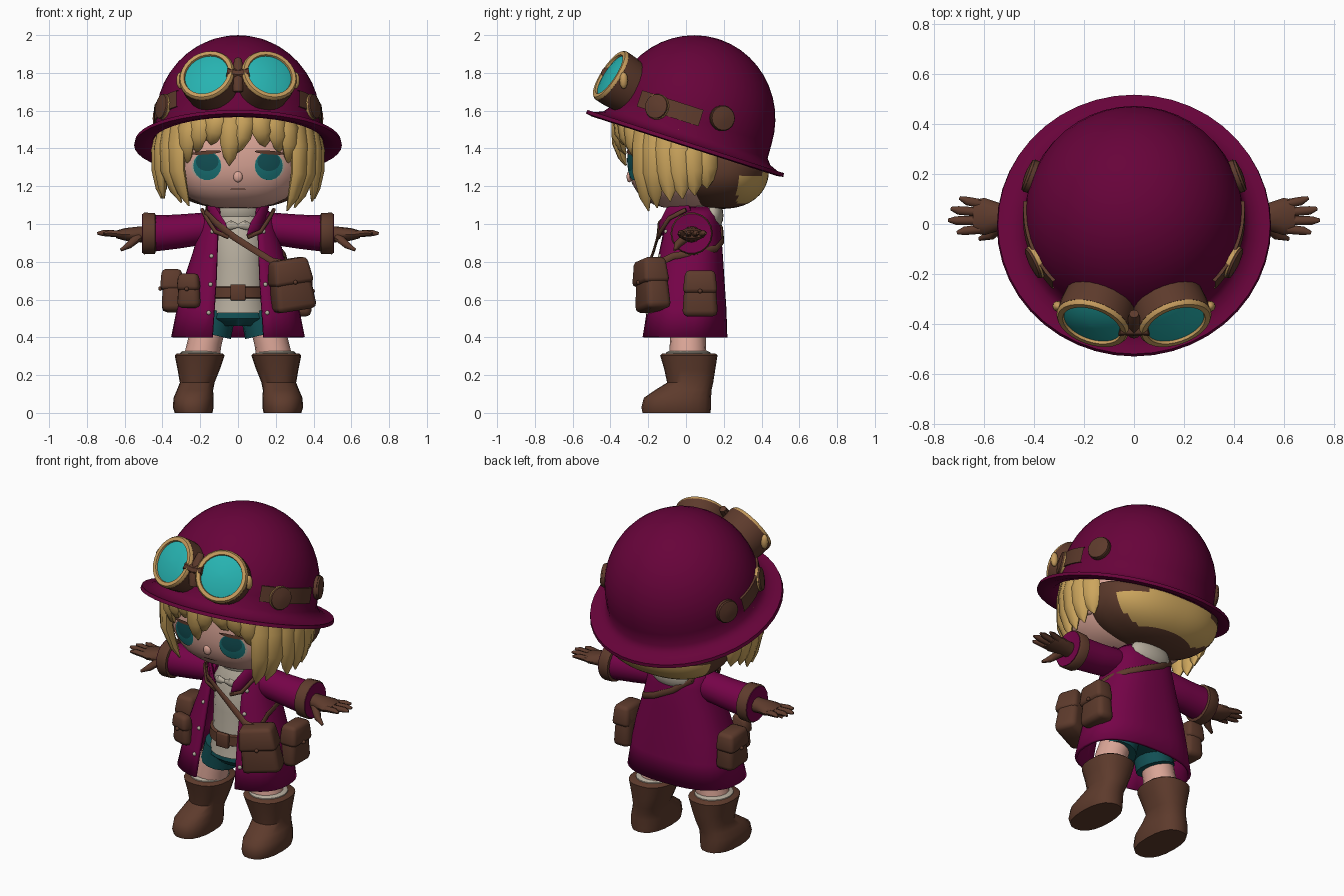
import bpy, bmesh, math, random
from mathutils import Vector, Matrix, Euler

random.seed(4)
if "Cube" in bpy.data.objects:
    bpy.data.objects.remove(bpy.data.objects["Cube"])

COLOURS = {
    "coat_maroon": (0.18, 0.001, 0.065), "helmet_maroon": (0.135, 0.001, 0.042),
    "leather": (0.11, 0.043, 0.025), "brass": (0.56, 0.33, 0.11),
    "lens_blue": (0.02, 0.45, 0.44), "hair_blonde": (0.61, 0.38, 0.11),
    "skin": (0.71, 0.38, 0.31), "linen": (0.47, 0.42, 0.34),
    "shorts_teal": (0.006, 0.08, 0.09), "eye_teal": (0.01, 0.17, 0.18)}
MATS = {}
for key, rgb in COLOURS.items():
    m = bpy.data.materials.new(key)
    m.use_nodes = True
    m.diffuse_color = (*rgb, 1)
    m.node_tree.nodes["Principled BSDF"].inputs["Base Color"].default_value = (*rgb, 1)
    MATS[key] = m


def finish(name, bm, mat, sharp=45):
    """Turn a bmesh into an object with smooth faces and sharp creases."""
    bmesh.ops.recalc_face_normals(bm, faces=bm.faces)
    for f in bm.faces:
        f.smooth = True
    for e in bm.edges:
        e.smooth = e.calc_face_angle(0) < math.radians(sharp)
    me = bpy.data.meshes.new(name)
    bm.to_mesh(me)
    bm.free()
    me.materials.append(MATS[mat])
    ob = bpy.data.objects.new(name, me)
    bpy.context.collection.objects.link(ob)
    return ob


def loft(name, rings, mat, closed=True):
    bm = bmesh.new()
    rows = [[bm.verts.new(p) for p in r] for r in rings]
    n = len(rows[0])
    for a, b in zip(rows, rows[1:]):
        for i in range(n if closed else n - 1):
            j = (i + 1) % n
            bm.faces.new((a[i], a[j], b[j], b[i]))
    if closed:
        bm.faces.new(rows[0])
        bm.faces.new(rows[-1])
    return finish(name, bm, mat)


def oval(cx, cy, z, rx, ry, n=20, p=1.0):
    pts = []
    for i in range(n):
        a = math.tau * i / n
        c, s = math.cos(a), math.sin(a)
        pts.append((cx + rx * math.copysign(abs(c) ** p, c), cy + ry * math.copysign(abs(s) ** p, s), z))
    return pts


def tube(name, pts, radii, mat, ref=None, n=8):
    """Tapered tube; radii are (across, along ref). Without ref it lies flat against the body."""
    pts = [Vector(p) for p in pts]
    rings = []
    for i, p in enumerate(pts):
        t = (pts[min(i + 1, len(pts) - 1)] - pts[max(i - 1, 0)]).normalized()
        out = Vector(ref) if ref else Vector((p.x, p.y, 0))
        side = t.cross(out).normalized()
        out = side.cross(t)
        w, d = radii[i]
        rings.append([p + side * w * math.cos(a) + out * d * math.sin(a)
                      for a in (math.tau * k / n for k in range(n))])
    return loft(name, rings, mat)


def lathe(name, profile, mat, loc, axis, n=32):
    q = Vector(axis).to_track_quat('Z', 'Y')
    rings = [[Vector(loc) + q @ Vector((r * math.cos(a), r * math.sin(a), z))
              for a in (math.tau * k / n for k in range(n))] for r, z in profile]
    return loft(name, rings, mat)


def ball(name, loc, size, mat, p=2.0, seg=28):
    bm = bmesh.new()
    bmesh.ops.create_uvsphere(bm, u_segments=seg, v_segments=seg // 2, radius=1)
    for v in bm.verts:
        v.co *= sum(abs(c) ** p for c in v.co) ** (-1 / p)
        v.co = Vector(loc) + v.co * Vector(size)
    return finish(name, bm, mat)


def box(name, frame, loc, size, mat, taper=1.0, bevel=0.02):
    bm = bmesh.new()
    bmesh.ops.create_cube(bm, size=1)
    for v in bm.verts:
        if v.co.z > 0:
            v.co.x *= taper
            v.co.y *= taper
        v.co *= Vector(size)
    bmesh.ops.bevel(bm, geom=bm.edges[:], offset=bevel, segments=2, affect='EDGES', profile=0.5)
    bm.transform(frame @ Matrix.Translation(loc))
    return finish(name, bm, mat, sharp=60)


# Helmet: one lathed shell tilted back, with a closed underside
TILT = Vector((0, 0.306, 0.952))
BASE = Vector((0, -0.005, 1.425))
DOME, DOME_R = BASE + TILT * 0.13, 0.437
dome = [(DOME_R * math.cos(a), 0.13 + 0.452 * math.sin(a)) for a in (math.radians(d) for d in range(89, -1, -8))]
lathe("helmet", dome + [(0.44, 0.06), (0.465, 0.03), (0.51, 0.012), (0.546, 0.012), (0.55, -0.008),
                        (0.515, -0.014), (0.46, 0.0), (0.425, 0.04), (0.01, 0.06)], "helmet_maroon", BASE, TILT, 44)


def on_dome(side, y, z):
    x = math.sqrt(DOME_R ** 2 - (y - DOME.y) ** 2 - (z - DOME.z) ** 2)
    return Vector((side * x, y, z))


# Face shape shared by the head and the painted features
HEAD, HSIZE, HP = Vector((0, -0.02, 1.36)), Vector((0.36, 0.29, 0.28)), 2.5
ball("head", HEAD, HSIZE, "skin", HP, 36)


def face_plate(name, cx, cz, rx, rz, mat, lift, tilt=0.0, n=18):
    def put(u, w):
        x = cx + u * math.cos(tilt) - w * math.sin(tilt)
        z = cz + u * math.sin(tilt) + w * math.cos(tilt)
        k = 1 - abs(x / HSIZE.x) ** HP - abs((z - HEAD.z) / HSIZE.z) ** HP
        return (x, HEAD.y - HSIZE.y * max(k, 0) ** (1 / HP) - lift, z)
    rings = [[put(rx * f * math.cos(math.tau * i / n), rz * f * math.sin(math.tau * i / n)) for i in range(n)]
             for f in (1, 0.7, 0.4, 0.1)]
    return loft(name, rings, mat)


for s, side in ((1, "left"), (-1, "right")):
    face_plate(side + "_eye_white", s * 0.167, 1.305, 0.08, 0.074, "linen", 0.003)
    face_plate(side + "_iris", s * 0.163, 1.308, 0.074, 0.076, "eye_teal", 0.005)
    face_plate(side + "_pupil", s * 0.163, 1.33, 0.06, 0.05, "shorts_teal", 0.007)
    face_plate(side + "_lash", s * 0.168, 1.378, 0.08, 0.01, "leather", 0.008, -s * 0.08)
    face_plate(side + "_brow", s * 0.16, 1.445, 0.05, 0.004, "leather", 0.006, -s * 0.25)
    ball(side + "_ear", (s * 0.35, 0.03, 1.29), (0.03, 0.045, 0.06), "skin", seg=14)

    # Goggle cup, brass rim and lens, turned slightly outward
    axis = Vector((s * 0.28, -0.80, 0.53)).normalized()
    c = Vector((s * 0.165, -0.395, 1.785))
    lathe(side + "_goggle_cup", [(0.10, -0.17), (0.14, -0.15), (0.151, -0.06), (0.152, -0.002), (0.13, 0.0)],
          "leather", c, axis, 28)
    lathe(side + "_goggle_rim", [(0.12, -0.004), (0.151, -0.004), (0.151, 0.004), (0.143, 0.016), (0.122, 0.016),
                                 (0.118, 0.0)], "brass", c, axis, 28)
    lathe(side + "_goggle_lens", [(0.121, 0.004), (0.08, 0.016), (0.01, 0.022)], "lens_blue", c, axis, 28)
    ball(side + "_goggle_hinge", (s * 0.305, -0.33, 1.76), (0.022, 0.022, 0.045), "brass", seg=12)

    # Strap hugging the helmet and its round studs
    band = []
    for r, h in ((0.43, 0.11), (0.446, 0.11), (0.444, 0.2), (0.42, 0.2)):
        band.append([BASE + Matrix.Rotation(math.radians(s * d), 3, TILT) @
                     (Vector((0, -0.952, 0.306)) * r + TILT * h) for d in range(47, 96, 6)])
    loft(side + "_goggle_strap", band, "leather", closed=False)
    for tag, y, z, edge in (("front", -0.15, 1.62, "brass"), ("back", 0.19, 1.56, "leather")):
        p = on_dome(s, y, z)
        d = (p - DOME).normalized()
        lathe(f"{side}_{tag}_stud_edge", [(0.066, -0.025), (0.069, 0.012), (0.06, 0.016)], edge, p, d, 18)
        lathe(f"{side}_{tag}_stud", [(0.067, 0.012), (0.064, 0.022), (0.02, 0.03)], "leather", p, d, 18)
tube("goggle_bridge", [(0, -0.44, 1.70), (0, -0.42, 1.79), (0, -0.36, 1.87)], [(0.025, 0.02), (0.035, 0.03), (0.02, 0.02)], "leather")
tube("goggle_link", [(-0.06, -0.42, 1.80), (0, -0.42, 1.79), (0.06, -0.42, 1.80)], [(0.03, 0.03)] * 3, "leather", (0, 0, 1))
face_plate("mouth", 0, 1.185, 0.045, 0.003, "leather", 0.004)
ball("nose", (0, -0.30, 1.25), (0.025, 0.015, 0.03), "skin", seg=12)


# Hair: pointed locks hanging from under the brim, and a rounded back
def lock(name, deg, tip, width, sway=0.0, tuck=0.92):
    pts = []
    for f, k in ((0, 0.95), (0.3, 1.0), (0.6, 1.0), (0.85, 0.5 + tuck / 2), (1, tuck)):
        a = math.radians(deg + sway * f * f)
        y = -0.36 * math.cos(a) * k
        top = 1.49 - y * 0.32
        pts.append((0.425 * math.sin(a) * k, y, top + (tip - top) * f))
    radii = [(width * k, 0.033 * k + 0.004) for k in (0.9, 1.0, 0.9, 0.55, 0.04)]
    tube(name, pts, radii, "hair_blonde")


for i, (deg, tip, sway, width) in enumerate((
        (-39, 1.32, -5, 0.065), (-28, 1.38, -7, 0.065), (-16, 1.42, -6, 0.065), (-5, 1.31, -2, 0.06),
        (5, 1.37, -8, 0.06), (16, 1.41, 6, 0.065), (28, 1.38, 7, 0.065), (39, 1.32, 5, 0.065))):
    lock(f"fringe_lock_{i + 1}", deg, tip, width, sway, 0.89)
for s, side in ((1, "left"), (-1, "right")):
    for i in range(6):
        lock(f"{side}_side_lock_{i + 1}", s * (51 + 11 * i), 1.06 + 0.022 * i + random.uniform(0, 0.04), 0.07,
             -s * 3 if i < 2 else s * 3, 0.82 if i < 2 else 0.95)
back = ball("back_hair", (0, 0.18, 1.30), (0.39, 0.26, 0.22), "hair_blonde", 2.3, 64)
back.data.materials.append(MATS["leather"])
for v in back.data.vertices:
    # Tuck the top of the hair under the brim
    over = (v.co - BASE).dot(TILT) + 0.005
    if over > 0:
        v.co -= TILT * over
for f in back.data.polygons:
    x, y, z = f.center
    if y < 0.27 or z > 1.30 - 0.15 * abs(x) or z < 1.11:
        f.material_index = 1

# Coat: open-fronted shell; rows are height, half width, front y, back y, half opening
COAT = [(0.40, 0.345, -0.23, 0.21, 0.135), (0.55, 0.315, -0.205, 0.205, 0.125), (0.70, 0.28, -0.175, 0.195, 0.115),
        (0.85, 0.23, -0.145, 0.185, 0.11), (0.98, 0.195, -0.12, 0.175, 0.105), (1.04, 0.185, -0.09, 0.165, 0.10),
        (1.085, 0.13, -0.05, 0.14, 0.09)]
rings = []
for z, rx, yf, yb, gap in COAT:
    start = math.asin((gap / rx) ** 1.25)
    ring = []
    for i in range(33):
        a = start + (math.tau - 2 * start) * i / 32
        sn, cs = math.sin(a), math.cos(a)
        ring.append((rx * math.copysign(abs(sn) ** 0.8, sn),
                     (yf + yb) / 2 - (yb - yf) / 2 * math.copysign(abs(cs) ** 0.8, cs), z))
    rings.append(ring)
coat = loft("coat", rings, "coat_maroon", closed=False)
mod = coat.modifiers.new("thickness", 'SOLIDIFY')
mod.thickness, mod.offset = 0.018, 0

# Shirt, belt, shorts and neck
loft("shirt", [oval(0, 0.02, z, rx, ry) for z, rx, ry in
               ((0.53, 0.17, 0.165), (0.62, 0.155, 0.15), (0.80, 0.15, 0.145), (0.98, 0.15, 0.125), (1.07, 0.10, 0.08))], "linen")
loft("belt", [oval(0, 0.02, z, r, r - 0.005) for z, r in ((0.605, 0.165), (0.61, 0.173), (0.665, 0.17), (0.67, 0.16))], "leather")
box("buckle", Matrix.Translation((0, -0.15, 0.638)), (0, 0, 0), (0.08, 0.025, 0.085), "leather", bevel=0.006)
loft("hips", [oval(0, 0.02, z, rx, ry) for z, rx, ry in ((0.46, 0.13, 0.11), (0.50, 0.19, 0.15), (0.58, 0.16, 0.145))], "shorts_teal")
tube("neck", [(0, 0.03, 1.02), (0, 0.02, 1.14)], [(0.08, 0.08)] * 2, "skin", (0, 1, 0), 14)
loft("scarf", [oval(0, 0.05, z, rx, ry) for z, rx, ry in
               ((1.03, 0.13, 0.12), (1.07, 0.14, 0.14), (1.10, 0.125, 0.135), (1.105, 0.09, 0.09))], "linen")
ball("hood", (0, 0.14, 1.045), (0.135, 0.058, 0.085), "linen", seg=20)
for s in (1, -1):
    tube("cravat_bow", [(0, -0.125, 0.99), (s * 0.035, -0.13, 0.995), (s * 0.06, -0.12, 0.985)],
         [(0.01, 0.01), (0.025, 0.014), (0.02, 0.01)], "linen", (0, -1, 0))

for s, side in ((1, "left"), (-1, "right")):
    # Lapels with leather edging, and coat buttons
    tube(side + "_lapel", [(s * 0.15, 0.02, 1.09), (s * 0.13, -0.08, 1.05), (s * 0.09, -0.125, 0.98), (s * 0.05, -0.135, 0.94)],
         [(0.035, 0.014), (0.045, 0.014), (0.04, 0.012), (0.006, 0.006)], "coat_maroon")
    tube(side + "_lapel_edge", [(s * 0.19, 0.0, 1.075), (s * 0.165, -0.09, 1.03), (s * 0.12, -0.135, 0.96), (s * 0.05, -0.145, 0.93)],
         [(0.012, 0.01)] * 4, "leather")
    for z, rx, yf, yb, gap in COAT[1:5]:
        k = ((gap + 0.03) / rx) ** 1.25
        y = (yf + yb) / 2 - (yb - yf) / 2 * (1 - k * k) ** 0.4
        ball(side + "_button", (s * (gap + 0.03), y - 0.012, z - 0.02), (0.012, 0.012, 0.012), "linen", seg=10)

    # Sleeve, cuff with its lining, and gloved hand
    up = (0, 0, 1)
    tube(side + "_sleeve", [(s * x, 0.03, z) for x, z in ((0.11, 1.0), (0.19, 0.975), (0.32, 0.96), (0.45, 0.95))],
         [(0.075, 0.07), (0.09, 0.085), (0.092, 0.09), (0.098, 0.096)], "coat_maroon", up, 16)
    lathe(side + "_cuff", [(0.095, 0), (0.11, 0.005), (0.112, 0.062), (0.105, 0.07), (0.07, 0.06)], "leather",
          (s * 0.435, 0.03, 0.95), (s, 0, 0), 18)
    lathe(side + "_cuff_lining", [(0.104, 0.06), (0.104, 0.073), (0.04, 0.068)], "coat_maroon",
          (s * 0.435, 0.03, 0.95), (s, 0, 0), 18)
    tube(side + "_palm", [(s * x, 0.03, z) for x, z in ((0.48, 0.945), (0.54, 0.945), (0.60, 0.945), (0.645, 0.945))],
         [(0.045, 0.045), (0.055, 0.04), (0.075, 0.033), (0.065, 0.02)], "leather", up, 12)
    for i, (y0, x1, y1) in enumerate(((-0.02, 0.71, -0.035), (0.013, 0.745, 0.015), (0.047, 0.735, 0.062), (0.08, 0.70, 0.105))):
        tube(f"{side}_finger_{i + 1}", [(s * 0.61, y0, 0.945), (s * (x1 - 0.03), (y0 + y1) / 2, 0.952), (s * x1, y1, 0.95)],
             [(0.019, 0.018), (0.017, 0.016), (0.007, 0.007)], "leather", up)
    tube(side + "_thumb", [(s * 0.53, 0.0, 0.93), (s * 0.575, -0.045, 0.89), (s * 0.62, -0.06, 0.862)],
         [(0.028, 0.025), (0.02, 0.02), (0.008, 0.008)], "leather", up)

    # Leg, sock and boot
    tube(side + "_short_leg", [(s * 0.11, 0.02, 0.54), (s * 0.14, 0.02, 0.415)], [(0.10, 0.12), (0.105, 0.115)],
         "shorts_teal", (0, 1, 0), 16)
    tube(side + "_leg", [(s * 0.14, 0.02, 0.50), (s * 0.175, 0.01, 0.38), (s * 0.195, 0.01, 0.28)],
         [(0.085, 0.095), (0.09, 0.095), (0.095, 0.10)], "skin", (0, 1, 0), 16)
    loft(side + "_sock", [oval(s * 0.20, 0.012, z, r, r + 0.012) for z, r in ((0.29, 0.112), (0.32, 0.105), (0.328, 0.09))], "linen")
    loft(side + "_boot", [oval(s * cx, cy, z, rx, ry, 20, 0.85) for z, cx, rx, cy, ry in (
        (0.0, 0.235, 0.10, -0.05, 0.18), (0.03, 0.237, 0.108, -0.052, 0.184), (0.08, 0.235, 0.106, -0.045, 0.178),
        (0.12, 0.228, 0.096, -0.015, 0.15), (0.16, 0.216, 0.092, 0.022, 0.122), (0.23, 0.208, 0.112, 0.02, 0.135),
        (0.305, 0.203, 0.132, 0.015, 0.152), (0.315, 0.203, 0.12, 0.015, 0.14))], "leather")


# Bags: tapered rounded body under an overhanging flap with a small stud
def bag(name, loc, turn, lean, size):
    w, d, h = size
    frame = Matrix.Translation(loc) @ Euler((0, lean, turn)).to_matrix().to_4x4()
    box(name + "_body", frame, (0, 0, 0), size, "leather", 0.82, 0.03)
    box(name + "_flap", frame, (0, -0.006, h * 0.27), (w * 0.98, d * 1.04, h * 0.5), "leather", 0.84, 0.022)
    ball(name + "_stud", frame @ Vector((0, -d * 0.5 - 0.006, h * 0.06)), (0.012, 0.012, 0.012), "leather", seg=10)


bag("satchel", (0.28, -0.18, 0.675), 0.35, -0.15, (0.23, 0.14, 0.27))
bag("left_pouch", (0.335, 0.075, 0.63), math.pi / 2, 0, (0.19, 0.11, 0.24))
bag("right_pouch", (-0.345, 0.045, 0.645), -math.pi / 2, -0.05, (0.19, 0.12, 0.22))
bag("right_front_pouch", (-0.26, -0.165, 0.645), -0.3, 0, (0.13, 0.07, 0.18))
tube("shoulder_strap", [(0.26, -0.19, 0.79), (0.18, -0.19, 0.805), (0.09, -0.17, 0.86), (-0.02, -0.15, 0.93), (-0.11, -0.14, 1.0),
                        (-0.17, -0.07, 1.06), (-0.165, 0.04, 1.085), (-0.14, 0.15, 1.04), (-0.04, 0.19, 0.97),
                        (0.08, 0.195, 0.91), (0.18, 0.16, 0.87), (0.235, 0.06, 0.85), (0.25, -0.07, 0.83), (0.26, -0.15, 0.79)],
     [(0.018, 0.007)] * 14, "leather")
